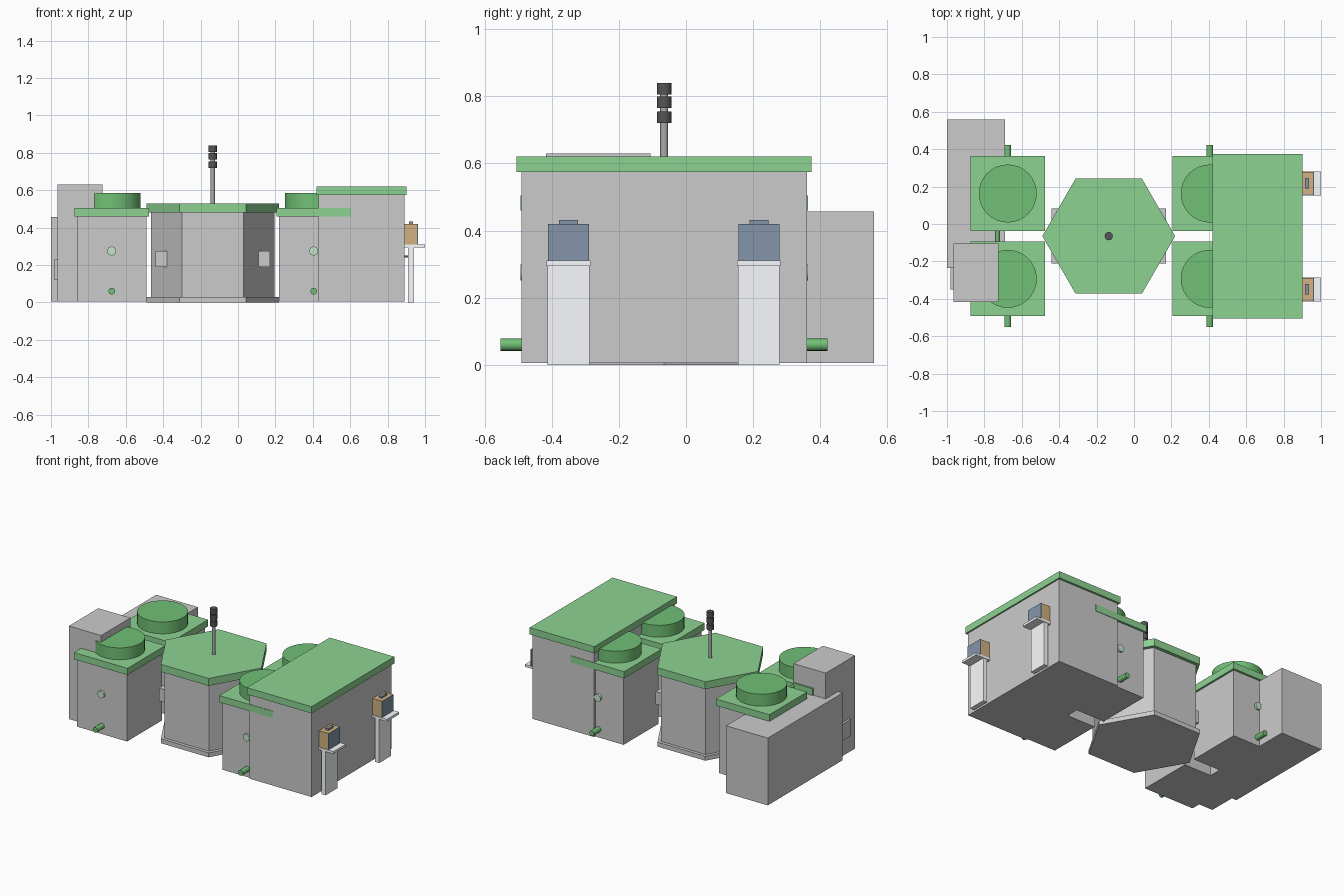
import bpy
from math import radians

if "Cube" in bpy.data.objects:
    bpy.data.objects.remove(bpy.data.objects["Cube"])


def mat(name, r, g, b):
    m = bpy.data.materials.new(name)
    m.diffuse_color = (r, g, b, 1)
    m.use_nodes = True
    m.node_tree.nodes["Principled BSDF"].inputs["Base Color"].default_value = m.diffuse_color
    return m


ROOF = mat("roof_green", 0.27, 0.65, 0.29)
LID = mat("lid_green", 0.165, 0.53, 0.18)
MINT = mat("pale_green", 0.55, 0.80, 0.60)
DARK = mat("dark_grey", 0.09, 0.09, 0.09)
STEEL = mat("steel", 0.40, 0.40, 0.40)
WHITE = mat("white", 0.95, 0.97, 1.0)
BROWN = mat("brown", 0.65, 0.44, 0.22)
SLATE = mat("slate", 0.23, 0.30, 0.40)


def finish(name, m):
    o = bpy.context.object
    o.name = name
    if m:
        o.data.materials.append(m)
    return o


def box(name, x, y, z, m=None):
    """Box from (min, max) pairs on each axis."""
    bpy.ops.mesh.primitive_cube_add(size=1, location=[sum(p) / 2 for p in (x, y, z)])
    bpy.context.object.scale = [p[1] - p[0] for p in (x, y, z)]
    bpy.ops.object.transform_apply(location=False, rotation=False, scale=True)
    return finish(name, m)


def cyl(name, x, y, z, r, m=None, n=32):
    """Upright cylinder, z is (min, max)."""
    bpy.ops.mesh.primitive_cylinder_add(vertices=n, radius=r, depth=z[1] - z[0],
                                        location=(x, y, sum(z) / 2),
                                        rotation=(0, 0, radians(30 if n == 6 else 0)))
    return finish(name, m)


def ycyl(name, x, y, z, r, m, n=16):
    """Cylinder along y, y is (min, max)."""
    bpy.ops.mesh.primitive_cylinder_add(vertices=n, radius=r, depth=y[1] - y[0],
                                        location=(x, sum(y) / 2, z),
                                        rotation=(radians(90), 0, 0))
    return finish(name, m)


def around(c, h):
    return (c - h, c + h)


# Hexagonal central hall
HX, HY = -0.135, -0.065
cyl("hall_base", HX, HY, (0, 0.03), 0.355, None, 6)
cyl("hall_body", HX, HY, (0.03, 0.48), 0.33, None, 6)
cyl("hall_roof", HX, HY, (0.48, 0.53), 0.355, ROOF, 6)
for sx in (-1, 1):
    for sy in (-1, 1):
        box("hall_side_box", around(HX + sx * 0.272, 0.033),
            around(HY + sy * 0.092, 0.055), (0.19, 0.275))

# Mast with three stacked lamps
cyl("mast", HX, HY, (0.53, 0.83), 0.012, STEEL, 16)
for z in (0.72, 0.765, 0.805):
    cyl("mast_lamp", HX, HY, (z, z + 0.034), 0.022, DARK, 16)

# Four square tank houses with round lids, portholes and drain pipes
for x in (-0.675, 0.405):
    for y, s in ((-0.293, -1), (0.163, 1)):
        box("tank_body", around(x, 0.186), around(y, 0.186), (0.005, 0.46))
        box("tank_roof", around(x, 0.199), around(y, 0.2), (0.46, 0.505), ROOF)
        cyl("tank_lid", x, y, (0.505, 0.585), 0.155, LID)
        face = y + s * 0.186
        for name, z, r, d, m in (("porthole", 0.275, 0.024, 0.014, MINT),
                                 ("drain_pipe", 0.06, 0.018, 0.073, LID)):
            ycyl(name, x, sorted((face - s * 0.02, face + s * d)), z, r, m)

# Link pipe between the left tank roofs
ycyl("roof_link_pipe", -0.73, (-0.1, -0.03), 0.485, 0.01, LID)

# Left annexes
box("rear_annex", (-1.0, -0.69), (-0.235, 0.56), (0.005, 0.457))
box("tall_annex", (-0.965, -0.725), (-0.417, -0.105), (0.005, 0.63))
box("annex_wall_box", (-0.98, -0.96), (-0.35, -0.22), (0.12, 0.23))

# Large right building
box("building_body", (0.43, 0.89), (-0.49, 0.36), (0.005, 0.575))
box("building_roof", (0.42, 0.90), (-0.505, 0.374), (0.575, 0.62), ROOF)

# Two outlet stands on the right wall
for y in (-0.35, 0.217):
    box("stand_post", (0.91, 0.94), around(y, 0.062), (0, 0.297), WHITE)
    box("stand_shelf", (0.89, 1.0), around(y, 0.065), (0.295, 0.311), WHITE)
    box("stand_cabinet", (0.885, 0.958), around(y, 0.06), (0.311, 0.42), BROWN)
    box("cabinet_screen", (0.956, 0.962), around(y, 0.061), (0.311, 0.42), SLATE)
    box("cabinet_handle", (0.915, 0.936), around(y, 0.028), (0.42, 0.432), SLATE)
    box("stand_bracket", (0.885, 0.911), around(y, 0.01), (0.24, 0.252), DARK)

# Smooth the round parts, keep their rims sharp
for o in list(bpy.context.scene.objects):
    if o.name.startswith(("mast", "tank_lid", "porthole", "drain", "roof_link")):
        bpy.ops.object.select_all(action='DESELECT')
        o.select_set(True)
        bpy.context.view_layer.objects.active = o
        bpy.ops.object.shade_smooth_by_angle(angle=radians(35))
